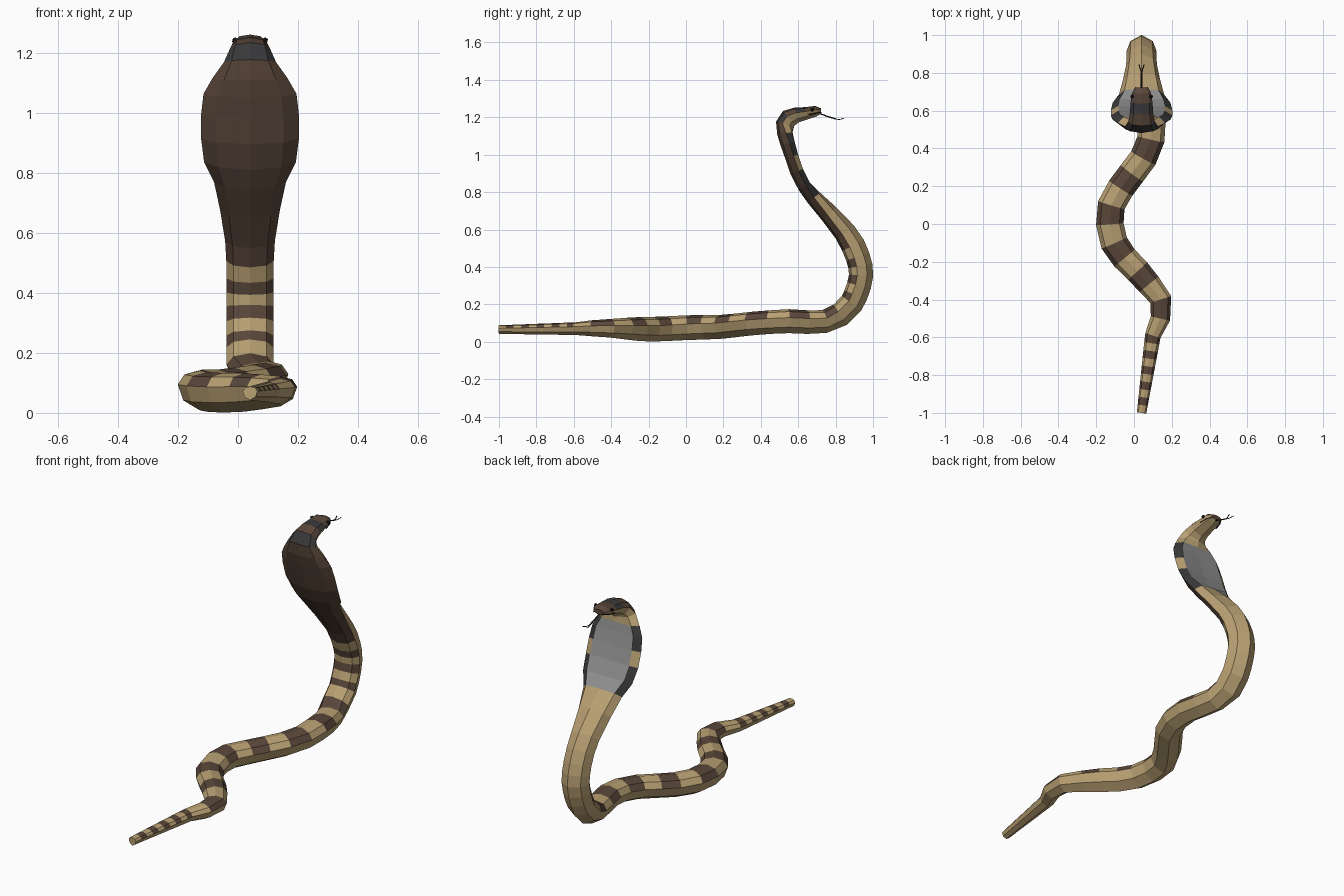
import bpy, bmesh
from mathutils import Vector

if "Cube" in bpy.data.objects:
    bpy.data.objects.remove(bpy.data.objects["Cube"])

def material(name, rgb):
    m = bpy.data.materials.new(name)
    m.diffuse_color = (*rgb, 1)
    m.use_nodes = True
    m.node_tree.nodes["Principled BSDF"].inputs["Base Color"].default_value = m.diffuse_color
    return m

TAN, BROWN, GREY, DARK, BLACK = range(5)
mats = [material("tan", (.48, .35, .17)), material("brown", (.10, .062, .042)),
        material("hood_grey", (.27, .27, .27)), material("dark_grey", (.04, .04, .042)),
        material("black", (.012, .01, .01))]

# Eight-sided cross-sections (side, dorsal), starting at the spine
def mirrored(half):
    return half + [(-a, b) for a, b in half[-2:0:-1]]

BODY = mirrored([(0, 1), (.7, .8), (1, .3), (.75, -.5), (0, -1)])
HOOD = mirrored([(0, 1), (.68, .6), (1, -.3), (.75, -1), (0, -.9)])
DIAMOND = [(0, 1), (1, 0), (0, -1), (-1, 0)]

def sweep(name, rings, colour):
    """rings: (centre, half_width, half_height, profile, side or None)"""
    bm = bmesh.new()
    loops = []
    for i, (c, w, h, prof, side) in enumerate(rings):
        t = (rings[min(i + 1, len(rings) - 1)][0] - rings[max(i - 1, 0)][0]).normalized()
        s = side or Vector((t.y, -t.x, 0)).normalized()
        n = s.cross(t).normalized()
        loops.append([bm.verts.new(c + s * a * w + n * b * h) for a, b in prof])
    k = len(loops[0])
    for i in range(len(loops) - 1):
        for j in range(k):
            f = bm.faces.new((loops[i][j], loops[i][(j + 1) % k],
                              loops[i + 1][(j + 1) % k], loops[i + 1][j]))
            f.material_index = colour(i, j)
    bm.faces.new(loops[0]).material_index = colour(0, 3)
    bm.faces.new(loops[-1]).material_index = colour(len(loops) - 2, 0)
    bmesh.ops.recalc_face_normals(bm, faces=bm.faces)
    me = bpy.data.meshes.new(name)
    bm.to_mesh(me)
    bm.free()
    for m in mats:
        me.materials.append(m)
    ob = bpy.data.objects.new(name, me)
    bpy.context.collection.objects.link(ob)
    return ob

# Body lying on the ground: x, y, z, half width, half height
ground = [(.10, -.59, .07, .042, .034), (.14, -.50, .072, .052, .043),
          (.142, -.40, .072, .058, .05), (.08, -.32, .07, .064, .058),
          (.02, -.25, .068, .068, .064), (-.05, -.18, .067, .07, .066),
          (-.105, -.10, .07, .073, .066), (-.128, 0, .075, .073, .066),
          (-.12, .10, .078, .073, .066), (-.07, .19, .08, .073, .064),
          (-.01, .27, .088, .073, .063), (.05, .35, .097, .073, .063),
          (.09, .45, .105, .073, .063), (.095, .55, .11, .073, .064),
          (.08, .65, .105, .073, .063), (.06, .74, .108, .073, .062)]
# Rising curve: y, z
rise = [(.825, .145), (.885, .205), (.907, .25), (.925, .30), (.936, .355),
        (.932, .405), (.918, .455), (.893, .515)]
# Hood and head: y, z, half width, half height
hood = [(.85, .585, .083, .06), (.765, .685, .10, .052), (.685, .77, .12, .044),
        (.633, .83, .153, .036), (.592, .91, .163, .036), (.565, .99, .163, .036),
        (.543, 1.06, .155, .039), (.53, 1.115, .125, .043)]
head = [(.53, 1.165, .087, .05), (.55, 1.195, .07, .05), (.59, 1.212, .062, .041),
        (.645, 1.222, .058, .033), (.695, 1.233, .05, .028), (.722, 1.233, .033, .015)]
HOOD_BLEND = [0, .15, .5, 1, 1, 1, 1, .7]

rings = []
tail, join = (.04, -1, .065, .025, .023), ground[0]
for i in range(10):
    p = [a + (b - a) * i / 10 for a, b in zip(tail, join)]
    rings.append((Vector(p[:3]), p[3], p[4], BODY, None))
rings += [(Vector(p[:3]), p[3], p[4], BODY, None) for p in ground]
X = Vector((1, 0, 0))
rings += [(Vector((.04, y, z)), .079, .065, BODY, X) for y, z in rise]
hood_start = len(rings) - 1
for (y, z, w, h), b in zip(hood, HOOD_BLEND):
    prof = [(p[0] + (q[0] - p[0]) * b, p[1] + (q[1] - p[1]) * b) for p, q in zip(BODY, HOOD)]
    rings.append((Vector((.04, y, z)), w, h, prof, X))
head_start = len(rings)
rings += [(Vector((.04, y, z)), w, h, BODY, X) for y, z, w, h in head]

def snake_colour(i, j):
    back, margin = j in (0, 1, 6, 7), j in (2, 5)
    if i < hood_start:                       # banded back, plain belly
        return BROWN if back and i % 2 else TAN
    if i < head_start - 1:                   # hood
        k = i - hood_start
        if back:
            return BROWN
        if k < 3:
            return TAN
        if margin:
            return TAN if k == 5 else DARK
        return GREY
    if back:                                 # head
        return DARK if i - head_start in (0, 2) else BROWN
    return TAN

sweep("snake_body", rings, snake_colour)

# Eyes and mouth lines
for s, label in ((-1, "left"), (1, "right")):
    bpy.ops.mesh.primitive_ico_sphere_add(subdivisions=1, radius=.011,
                                          location=(.04 + s * .05, .675, 1.241))
    eye = bpy.context.object
    eye.name = label + "_eye"
    eye.data.materials.append(mats[BLACK])
    mouth = [Vector((.04 + s * x, y, z)) for x, y, z in
             ((.052, .655, 1.215), (.045, .695, 1.222), (.029, .723, 1.227))]
    sweep(label + "_mouth_line", [(p, .004, .003, DIAMOND, None) for p in mouth],
          lambda i, j: BLACK)

# Forked tongue
def strand(name, pts, r):
    sweep(name, [(Vector(p), r, r * .7, DIAMOND, X) for p in pts], lambda i, j: BLACK)

strand("tongue", [(.04, .71, 1.222), (.04, .75, 1.207), (.04, .80, 1.191)], .005)
for s, label in ((-1, "left"), (1, "right")):
    strand(label + "_tongue_tip", [(.04, .798, 1.191), (.04 + s * .006, .82, 1.188),
                                   (.04 + s * .014, .845, 1.195)], .003)
